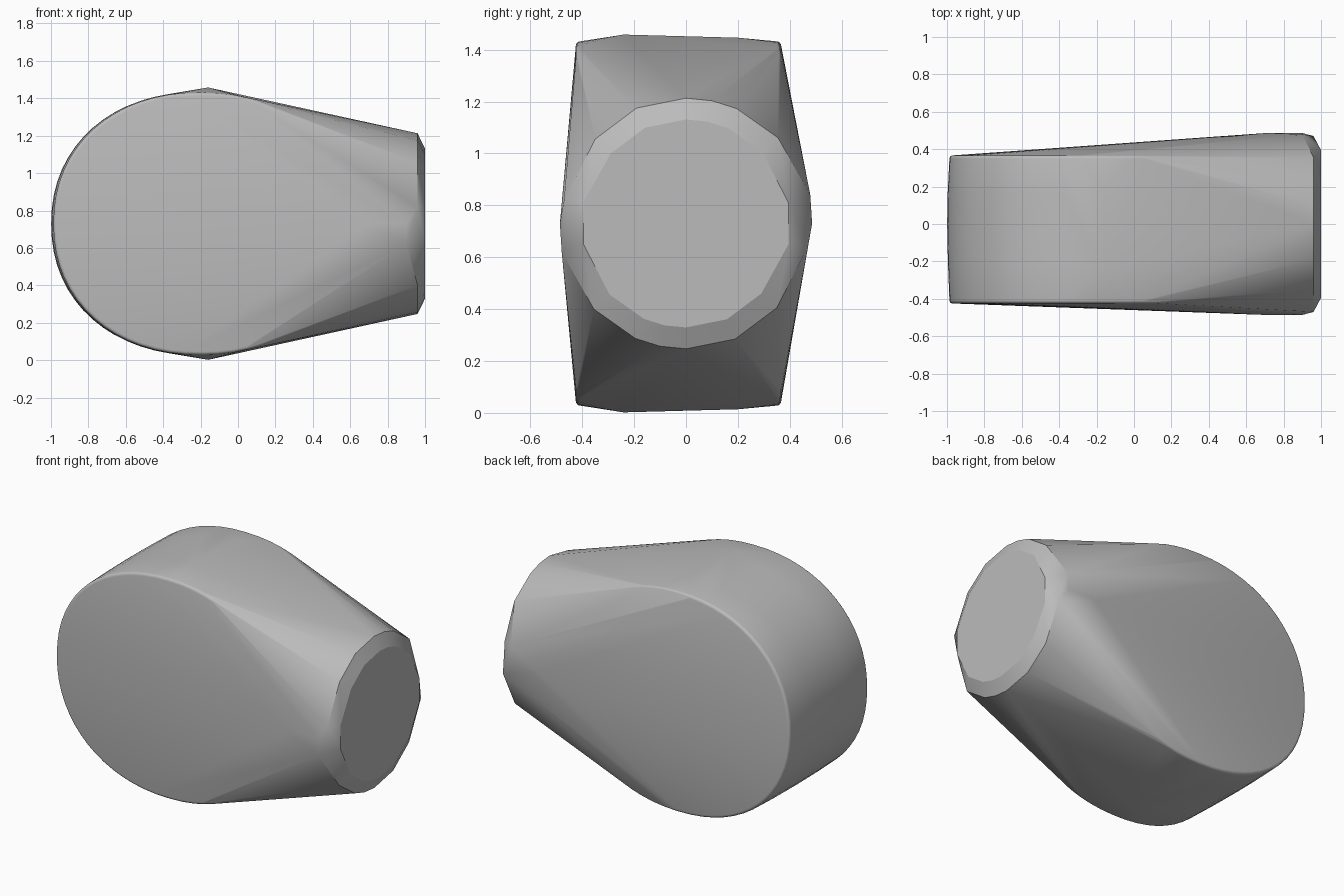
import bpy, bmesh, math

cube = bpy.data.objects.get("Cube")
if cube:
    bpy.data.objects.remove(cube, do_unlink=True)

MID = 0.73  # height of the long axis

grey = bpy.data.materials.new("plain grey")
grey.use_nodes = True
colour = (0.5, 0.5, 0.5, 1)
grey.diffuse_color = colour
grey.node_tree.nodes["Principled BSDF"].inputs["Base Color"].default_value = colour


def power(v, p):
    return math.copysign(abs(v) ** p, v)


def arc(y, width, height, steps=40, start=67):
    """Rounded end of the drum at depth y."""
    points = []
    for i in range(steps + 1):
        a = math.radians(start + (360 - 2 * start) * i / steps)
        points.append((-0.2 + width * power(math.cos(a), 0.93), y,
                       MID + height * power(math.sin(a), 0.93)))
    return points


points = []

# Drum: rounded rims on both sides and a slightly fuller middle
for side, edge in ((-1, -0.425), (1, 0.367)):
    for i in range(5):
        a = math.radians(90 * i / 4)
        inset = 0.018 * (1 - math.sin(a))
        y = edge - side * 0.018 * (1 - math.cos(a))
        points += arc(y, 0.787 - inset, 0.702 - inset)
for y in (-0.2, 0.0, 0.16):
    points += arc(y, 0.799 - 0.1 * y * y, 0.705)

# Ridge across the top and bottom of the drum
for y, h in ((-0.24, 0.728), (0.2, 0.716)):
    points += [(-0.16, y, MID + h), (-0.16, y, MID - h)]

# Neck: half of the faceted ring, turned half way round for the rest
half_ring = [(0.0, 0.483), (0.1, 0.473), (0.195, 0.443),
             (0.355, 0.33), (0.35, -0.325), (0.19, -0.445)]
for y, h in half_ring:
    for s in (1, -1):
        points.append((0.96, s * y, MID + s * h))
        points.append((1.0, s * y * 0.83, MID + s * h * 0.83))
for s in (1, -1):
    points += [(0.9, s * 0.479, MID + s * 0.11),
               (0.96, s * 0.47, MID - s * 0.09),
               (0.9, s * 0.486, MID), (0.7, s * 0.486, MID),
               (1.0, s * 0.395, MID + s * 0.08),
               (1.0, s * 0.395, MID - s * 0.08)]

# Stretch one skin over the drum and the neck
bm = bmesh.new()
for p in points:
    bm.verts.new(p)
result = bmesh.ops.convex_hull(bm, input=bm.verts)
loose = [v for v in bm.verts if not v.link_faces]
bmesh.ops.delete(bm, geom=loose, context="VERTS")
bmesh.ops.dissolve_limit(bm, angle_limit=math.radians(0.5),
                         verts=bm.verts, edges=bm.edges)
bmesh.ops.recalc_face_normals(bm, faces=bm.faces)

mesh = bpy.data.meshes.new("tapered_body")
bm.to_mesh(mesh)
bm.free()
mesh.materials.append(grey)
body = bpy.data.objects.new("tapered_body", mesh)
bpy.context.collection.objects.link(body)

# Smooth skin with a crisp neck end
bpy.ops.object.select_all(action="DESELECT")
body.select_set(True)
bpy.context.view_layer.objects.active = body
bpy.ops.object.shade_smooth_by_angle(angle=math.radians(25))
